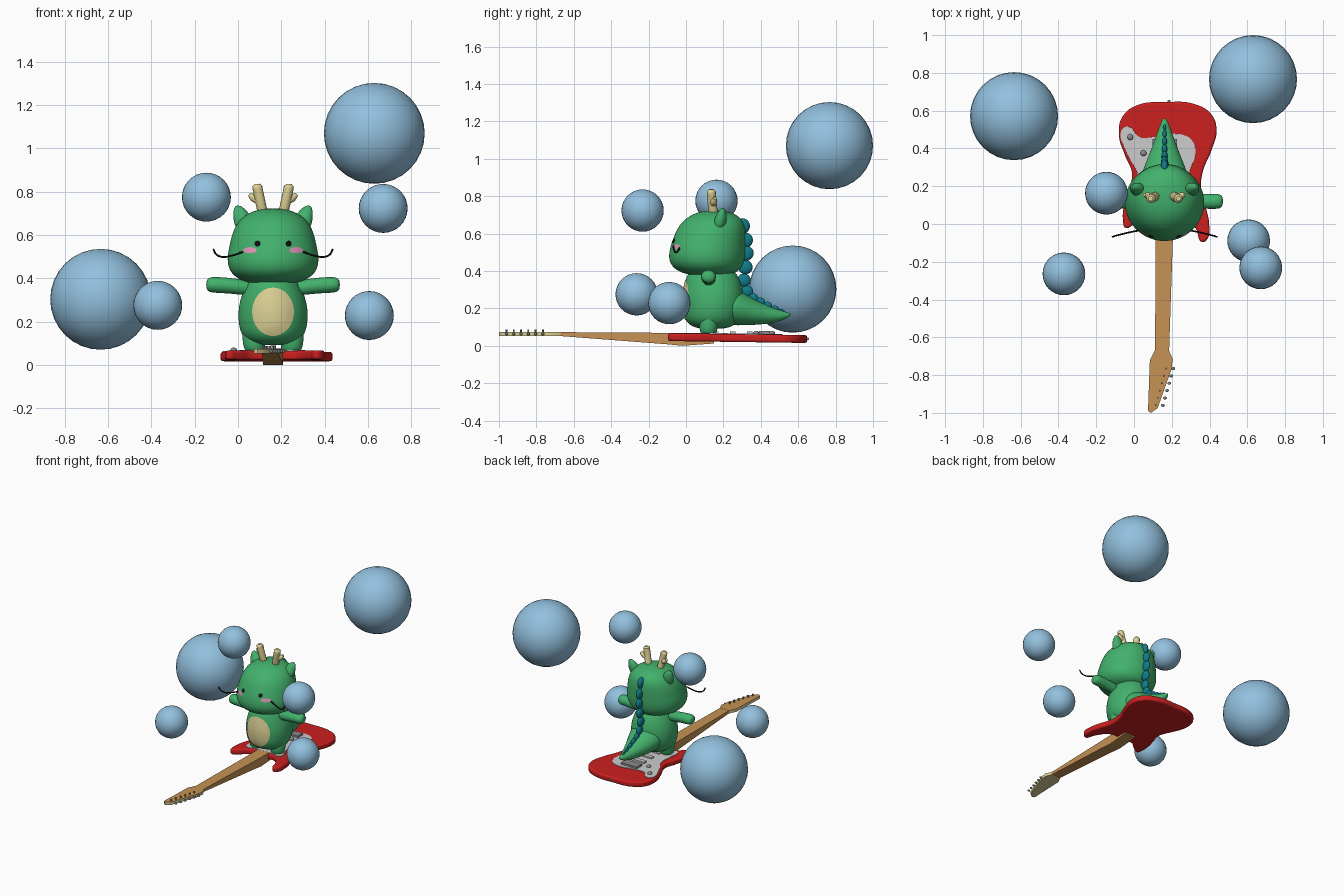
import bpy, bmesh, math
from mathutils import Vector
from mathutils.bvhtree import BVHTree

if "Cube" in bpy.data.objects:
    bpy.data.objects.remove(bpy.data.objects["Cube"])

CX = 0.162          # centre line of the dragon
made = []


def material(name, r, g, b):
    m = bpy.data.materials.new(name)
    m.use_nodes = True
    m.diffuse_color = (r, g, b, 1)
    m.node_tree.nodes["Principled BSDF"].inputs["Base Color"].default_value = (r, g, b, 1)
    return m


green = material("green skin", .055, .44, .15)
cream = material("cream", .72, .64, .30)
teal = material("teal", .005, .20, .26)
black = material("black", .005, .005, .005)
pink = material("pink", .75, .30, .48)
blue = material("bubble blue", .29, .53, .73)
red = material("red lacquer", .60, .014, .014)
wood = material("wood", .56, .29, .09)
pale = material("pale grey", .60, .60, .60)
metal = material("metal grey", .26, .26, .26)


def finish(name, bm, mat, subsurf=0):
    bmesh.ops.recalc_face_normals(bm, faces=bm.faces)
    me = bpy.data.meshes.new(name)
    bm.to_mesh(me)
    bm.free()
    me.materials.append(mat)
    ob = bpy.data.objects.new(name, me)
    bpy.context.collection.objects.link(ob)
    if subsurf:
        ob.modifiers.new("smooth", "SUBSURF").levels = subsurf
        ob.modifiers["smooth"].render_levels = subsurf
    made.append(ob)
    return ob


def loft(name, rings, mat, axis="Z", side=1, origin=CX, n=24, subsurf=1):
    """Rings are (position on axis, two centre values, two radii)."""
    bm = bmesh.new()
    loops = []
    for t, cu, cv, ru, rv in rings:
        loop = []
        for i in range(n):
            a = math.tau * (i + .5) / n
            u, v = cu + ru * math.cos(a), cv + rv * math.sin(a)
            x, y, z = {"Z": (u, v, t), "Y": (u, t, v), "X": (t, u, v)}[axis]
            loop.append(bm.verts.new((origin + side * x, y, z)))
        loops.append(loop)
    for a, b in zip(loops, loops[1:]):
        for i in range(n):
            j = (i + 1) % n
            bm.faces.new((a[i], a[j], b[j], b[i]))
    bm.faces.new(loops[0])
    bm.faces.new(loops[-1])
    return finish(name, bm, mat, subsurf)


def ball(name, loc, size, mat, u=32, v=16):
    bm = bmesh.new()
    bmesh.ops.create_uvsphere(bm, u_segments=u, v_segments=v, radius=1)
    bmesh.ops.scale(bm, vec=size, verts=bm.verts)
    bmesh.ops.translate(bm, vec=loc, verts=bm.verts)
    return finish(name, bm, mat)


def box(name, loc, size, mat):
    bm = bmesh.new()
    bmesh.ops.create_cube(bm, size=1)
    bmesh.ops.scale(bm, vec=size, verts=bm.verts)
    bmesh.ops.translate(bm, vec=loc, verts=bm.verts)
    return finish(name, bm, mat)


def to_mesh(name, curve, mat):
    curve.materials.append(mat)
    ob = bpy.data.objects.new(name, curve)
    bpy.context.collection.objects.link(ob)
    bpy.ops.object.select_all(action="DESELECT")
    ob.select_set(True)
    bpy.context.view_layer.objects.active = ob
    bpy.ops.object.convert(target="MESH")
    ob = bpy.context.view_layer.objects.active
    made.append(ob)
    return ob


def spline(curve, pts, closed, handle):
    s = curve.splines.new("BEZIER")
    s.bezier_points.add(len(pts) - 1)
    for p, co in zip(s.bezier_points, pts):
        p.co = Vector(co).to_3d()
        p.handle_left_type = p.handle_right_type = handle
    s.use_cyclic_u = closed
    return s


def tube(name, pts, radius, mat, rounded=False):
    c = bpy.data.curves.new(name, "CURVE")
    c.dimensions = "3D"
    c.bevel_depth, c.bevel_resolution, c.use_fill_caps = radius, 3, True
    c.resolution_u = 6
    s = spline(c, pts, False, "AUTO")
    if rounded:
        s.bezier_points[-1].radius = .55
    return to_mesh(name, c, mat)


def plate(name, pts, z, half, bevel, mat, handle="AUTO", tilt=0):
    c = bpy.data.curves.new(name, "CURVE")
    c.dimensions, c.fill_mode = "2D", "BOTH"
    c.extrude, c.bevel_depth, c.bevel_resolution, c.offset = half - bevel, bevel, 3, -bevel
    c.resolution_u = 8
    spline(c, pts, True, handle)
    ob = to_mesh(name, c, mat)
    ob.location.z, ob.rotation_euler.x = z, tilt
    return ob


def decal(name, target, x, z, rx, rz, mat, lift=.004):
    """Thin oval patch laid on the front of a part."""
    tree = BVHTree.FromObject(target, bpy.context.evaluated_depsgraph_get())
    bm = bmesh.new()
    bmesh.ops.create_circle(bm, segments=32, radius=1, cap_ends=True, cap_tris=True)
    for _ in range(2):
        bmesh.ops.subdivide_edges(bm, edges=bm.edges, cuts=1, use_grid_fill=True)
    for v in bm.verts:
        px, pz = x + v.co.x * rx, z + v.co.y * rz
        hit = tree.ray_cast(Vector((px, -2, pz)), Vector((0, 1, 0)))[0]
        v.co = (px, (hit.y if hit else .1) - lift, pz)
    return finish(name, bm, mat)


# Dragon head, body and tail
head = loft("head", [
    (.372, 0, .13, .06, .06), (.382, 0, .125, .13, .13), (.41, 0, .115, .185, .18),
    (.45, 0, .11, .21, .203), (.50, 0, .113, .214, .206), (.55, 0, .12, .203, .2),
    (.60, 0, .13, .193, .19), (.65, 0, .14, .172, .175), (.69, 0, .15, .135, .14),
    (.714, 0, .15, .085, .09), (.723, 0, .15, .03, .03)], green, subsurf=2)
body = loft("body", [
    (.09, 0, .14, .05, .05), (.10, 0, .14, .11, .11), (.14, 0, .14, .15, .152),
    (.20, 0, .145, .162, .164), (.26, 0, .145, .162, .165), (.32, 0, .145, .148, .155),
    (.37, 0, .14, .125, .14), (.42, 0, .14, .1, .11)], green, subsurf=2)
loft("tail", [
    (.18, 0, .225, .14, .12), (.28, 0, .205, .12, .096), (.36, 0, .18, .085, .07),
    (.44, 0, .165, .055, .048), (.51, 0, .16, .03, .028), (.55, 0, .165, .014, .012),
    (.56, 0, .167, .003, .003)], green, "Y")

# Paired limbs, ears, horns and whiskers
for s, tag in ((1, "left"), (-1, "right")):
    loft(tag + "_leg", [
        (.06, .085, .12, .03, .03), (.066, .085, .12, .045, .042), (.09, .087, .12, .053, .05),
        (.15, .088, .125, .056, .054), (.2, .08, .13, .05, .05), (.23, .07, .13, .03, .03)],
        green, side=s)
    loft(tag + "_arm", [
        (.08, .125, .35, .035, .035), (.16, .12, .362, .038, .036), (.24, .12, .369, .04, .037),
        (.285, .12, .37, .041, .037), (.303, .12, .37, .032, .029), (.309, .12, .37, .012, .012)],
        green, "X", s)
    loft(tag + "_ear", [
        (.60, .115, .17, .04, .03), (.655, .138, .18, .046, .036), (.70, .147, .19, .037, .03),
        (.725, .157, .195, .024, .016), (.737, .163, .197, .008, .006)], green, side=s)
    tube(tag + "_horn", [(CX + s * .045, .15, .69), (CX + s * .06, .14, .76),
                         (CX + s * .073, .135, .825), (CX + s * .074, .135, .836)],
         .024, cream, True)
    tube(tag + "_horn_branch", [(CX + s * .058, .14, .755), (CX + s * .09, .15, .772),
                                (CX + s * .108, .155, .788)], .018, cream, True)
    tube(tag + "_whisker", [(CX + s * .14, -.035, .522), (CX + s * .19, -.045, .505),
                            (CX + s * .235, -.056, .499), (CX + s * .262, -.063, .51),
                            (CX + s * .276, -.068, .535)], .0045, black)
    decal(tag + "_eye", head, CX + s * .072, .56, .014, .014, black, .006)
    decal(tag + "_cheek", head, CX + s * .107, .53, .031, .014, pink)
decal("belly", body, CX, .245, .097, .112, cream)

# Row of back spines, from head to tail tip
spines = [(.3, .64, .042), (.318, .565, .04), (.322, .495, .04), (.318, .42, .038),
          (.31, .35, .036), (.325, .29, .034), (.355, .25, .032), (.395, .23, .029),
          (.435, .21, .026), (.475, .192, .023), (.51, .18, .018)]
for i, (y, z, r) in enumerate(spines):
    ball(f"spine_{i + 1}", (CX, y, z), (r * .5, r, r), teal, 16, 10)

# Guitar body, with a slight tilt towards the rear
TILT = -.014
plate("guitar_body", [
    (.16, .645), (.32, .635), (.41, .58), (.437, .5), (.41, .39), (.365, .28), (.355, .18),
    (.385, .07), (.397, .01), (.388, -.08), (.36, -.095), (.33, -.03), (.27, .05), (.2, .06),
    (.11, .06), (.06, .05), (0, 0), (-.045, -.02), (-.058, .02), (-.055, .09), (-.035, .17),
    (-.01, .26), (-.05, .37), (-.08, .47), (-.06, .57), (.02, .63)],
    .045, .021, .012, red, tilt=TILT)
plate("pickguard", [
    (-.065, .5), (-.03, .515), (.03, .46), (.1, .46), (.25, .475), (.31, .44), (.325, .37),
    (.295, .28), (.28, .18), (.3, .07), (.24, .075), (.1, .075), (.02, .07), (.015, .16),
    (.02, .26), (-.04, .38)], .067, .003, .001, pale, tilt=TILT)
for i, y in enumerate((.16, .25, .34)):
    box(f"pickup_{i + 1}", (CX, y, .069), (.12, .03, .016), pale)
box("bridge", (CX, .42, .068), (.13, .06, .02), metal)
for i, (x, y) in enumerate(((-.02, .46), (.05, .375))):
    ball(f"knob_{i + 1}", (x, y, .068), (.016, .016, .012), metal, 16, 8)
ball("strap_button", (.185, .648, .037), (.008, .01, .008), metal, 12, 8)

# Guitar neck and headstock
q = math.sqrt(2)
loft("guitar_neck", [
    (-.7, .148, .0635, .037 * q, .0095 * q), (-.1, .16, .0385, .045 * q, .0305 * q),
    (-.02, .161, .0345, .046 * q, .0345 * q), (.15, .162, .04, .046 * q, .028 * q)],
    wood, "Y", origin=0, n=4, subsurf=0)
headstock = plate("headstock", [
    (.11, -.67), (.1, -.69), (.084, -.72), (.074, -.99), (.09, -1), (.125, -.975),
    (.198, -.77), (.205, -.715), (.185, -.67)], .063, .011, 0, wood, "VECTOR")
headstock.data.materials.append(cream)
for p in headstock.data.polygons:
    p.material_index = 0 if p.normal.z > .5 else 1

# Tuning posts and pegs along the headstock edge
for i in range(6):
    t = i / 5
    x, y = .2 - .055 * t, -.765 - .195 * t
    ball(f"tuning_peg_{i + 1}", (x + .008, y, .063), (.01, .008, .007), metal, 12, 8)
    tube(f"tuning_post_{i + 1}", [(x - .03, y, .07), (x - .03, y, .088)], .005, metal)

# Floating bubbles
bubbles = [(.63, .767, 1.07, .233), (-.635, .571, .303, .233), (-.146, .163, .775, .113),
           (.671, -.232, .723, .113), (-.371, -.264, .275, .113), (.607, -.089, .228, .113)]
for i, (x, y, z, r) in enumerate(bubbles):
    ball(f"bubble_{i + 1}", (x, y, z), (r, r, r), blue)

# Smooth shading with sharp edges kept
bpy.ops.object.select_all(action="DESELECT")
for ob in made:
    ob.select_set(True)
bpy.context.view_layer.objects.active = made[0]
bpy.ops.object.shade_smooth_by_angle(angle=math.radians(40))
